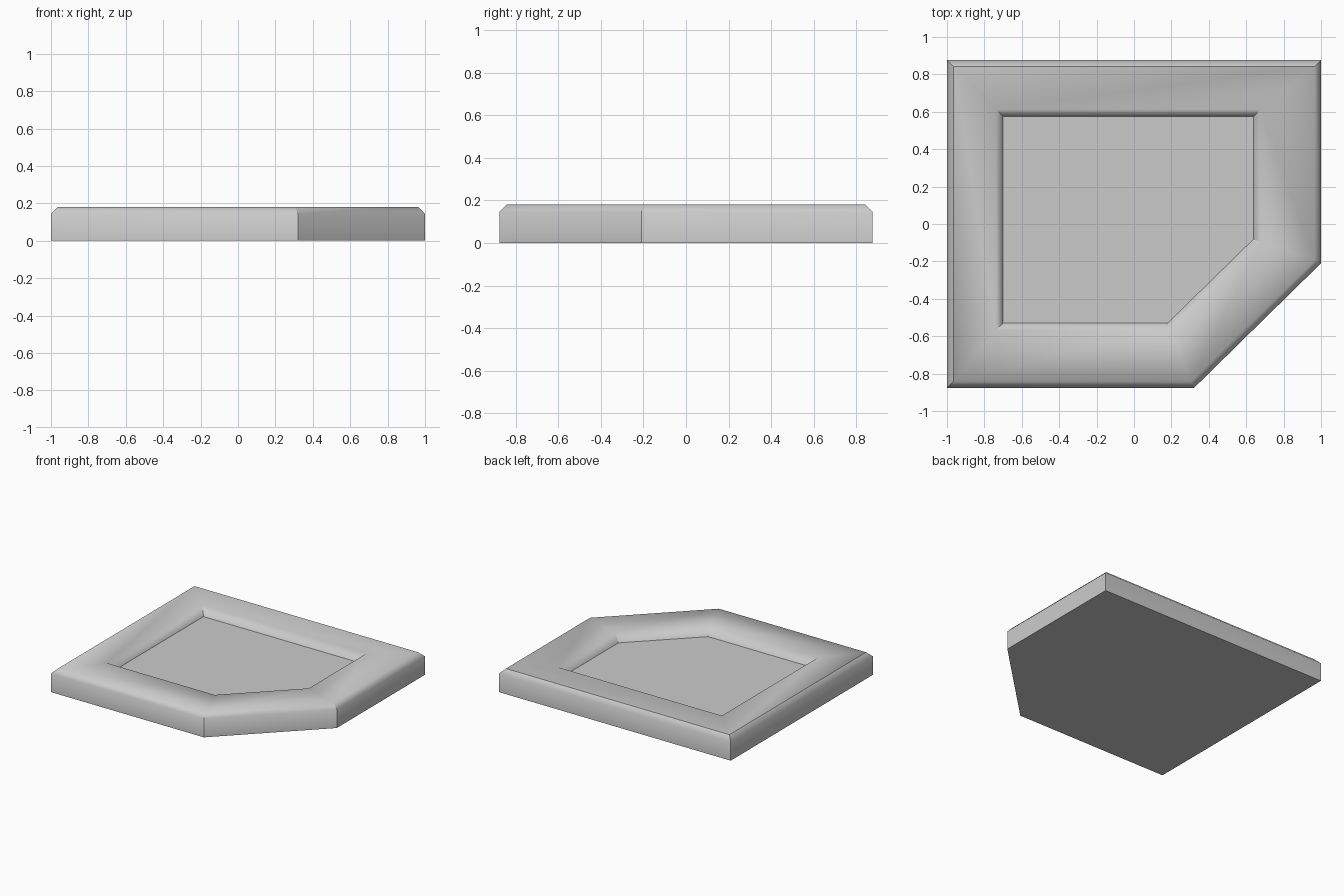
import bpy, bmesh
from mathutils import Vector

cube = bpy.data.objects.get("Cube")
if cube:
    bpy.data.objects.remove(cube, do_unlink=True)

grey = bpy.data.materials.new("light_grey")
grey.use_nodes = True
colour = (0.6, 0.6, 0.6, 1)
grey.diffuse_color = colour
grey.node_tree.nodes["Principled BSDF"].inputs["Base Color"].default_value = colour


def inset(points, distance):
    """Mitred offset of a counter-clockwise outline; positive moves inward."""
    result = []
    for i, point in enumerate(points):
        a = (point - points[i - 1]).normalized()
        b = (points[(i + 1) % len(points)] - point).normalized()
        na, nb = Vector((-a.y, a.x)), Vector((-b.y, b.x))
        result.append(point + (na + nb) * distance / (1 + na.dot(nb)))
    return result


# Outlines, starting at the front right corner
outer = [Vector(p) for p in ((-1, -.877), (.32, -.877), (1, -.21), (1, .877), (-1, .877))]
basin = [Vector(p) for p in ((-.7, -.53), (.18, -.53), (.64, -.08), (.64, .575), (-.7, .575))]

# Stacked rings: base, side top, bevel top, basin lip, basin floor
levels = [(outer, 0), (outer, .145), (inset(outer, .035), .18),
          (inset(basin, -.038), .18), (basin, .115)]
bm = bmesh.new()
rings = [[bm.verts.new((p.x, p.y, z)) for p in points] for points, z in levels]
count = len(outer)
for low, high in zip(rings, rings[1:]):
    for i in range(count):
        j = (i + 1) % count
        bm.faces.new((low[i], low[j], high[j], high[i]))
bm.faces.new(rings[-1])
bm.faces.new(rings[0][::-1])
for face in bm.faces:
    face.smooth = True


def sharpen(a, b):
    bm.edges.get((a, b)).smooth = False


# Crisp base, floor and corner edges; the bevel is crisp on the back and one side
for i in range(count):
    j = (i + 1) % count
    for ring in (rings[0], rings[-1]):
        sharpen(ring[i], ring[j])
    if i >= count - 2:
        sharpen(rings[2][i], rings[2][j])
    for k in (0, 1, 3):
        sharpen(rings[k][i], rings[k + 1][i])

mesh = bpy.data.meshes.new("shower_tray")
bm.to_mesh(mesh)
bm.free()
mesh.materials.append(grey)
tray = bpy.data.objects.new("shower_tray", mesh)
bpy.context.collection.objects.link(tray)
